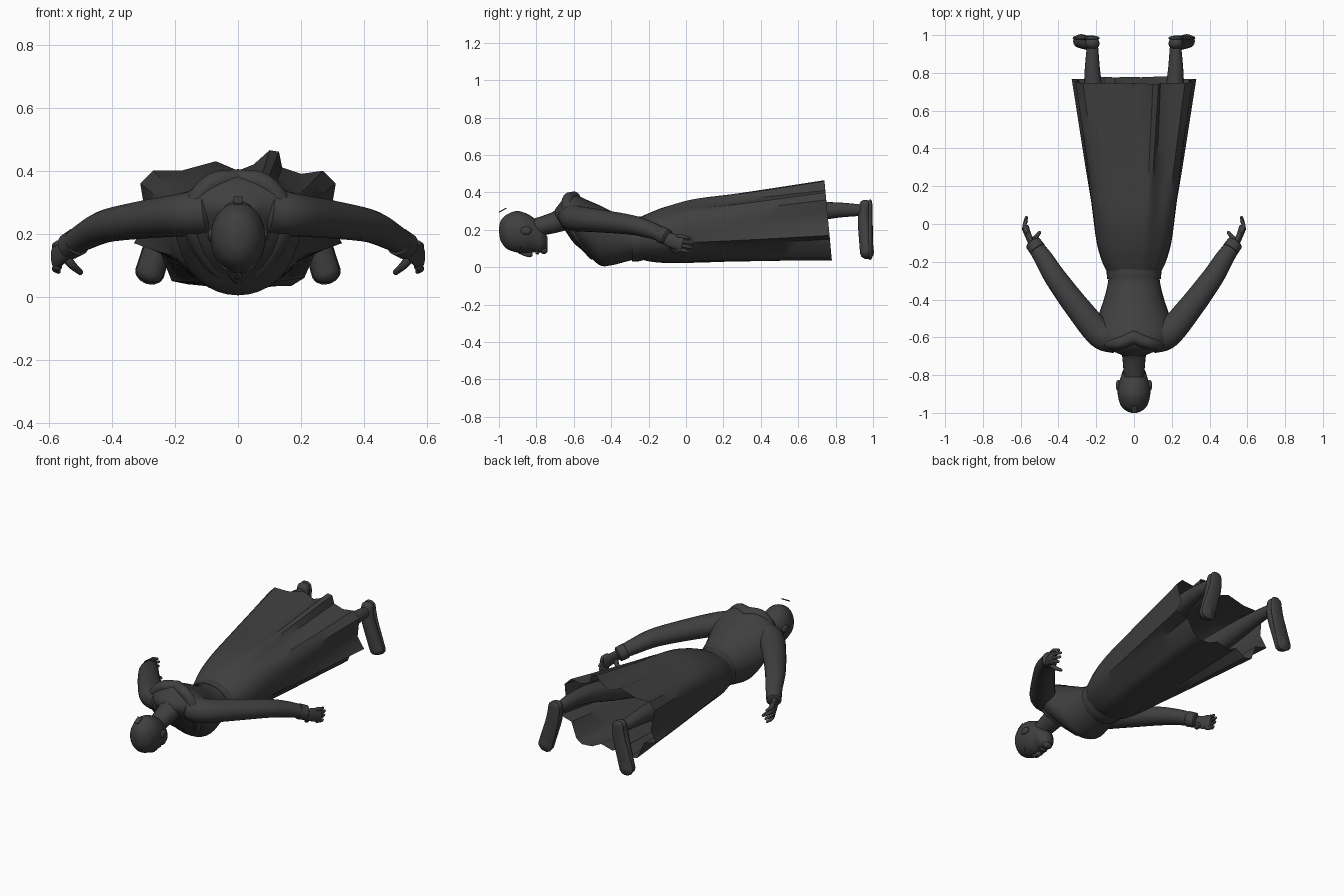
import bpy, bmesh
from math import sin, cos, pi, radians
from mathutils import Vector, Matrix

default_cube = bpy.data.objects.get("Cube")
if default_cube:
    bpy.data.objects.remove(default_cube)

charcoal = bpy.data.materials.new("charcoal")
charcoal.use_nodes = True
charcoal.diffuse_color = (.05, .05, .05, 1)
shader = charcoal.node_tree.nodes["Principled BSDF"]
shader.inputs["Base Color"].default_value = charcoal.diffuse_color


def finish(name, bm, mirrored=False, sharp_angle=50):
    bmesh.ops.recalc_face_normals(bm, faces=bm.faces[:])
    mesh = bpy.data.meshes.new(name)
    bm.to_mesh(mesh)
    bm.free()
    mesh.materials.append(charcoal)
    part = bpy.data.objects.new(name, mesh)
    bpy.context.collection.objects.link(part)
    bpy.ops.object.select_all(action='DESELECT')
    part.select_set(True)
    bpy.context.view_layer.objects.active = part
    bpy.ops.object.shade_smooth_by_angle(angle=radians(sharp_angle))
    if mirrored:
        part.modifiers.new("Mirror", 'MIRROR').use_mirror_merge = False


def turn(count):
    return [2 * pi * i / count for i in range(count)]


def smooth_path(points, steps=6):
    """Catmull-Rom interpolation through tuples of any length."""
    pts = [Vector(p) for p in points]
    pts = [2 * pts[0] - pts[1]] + pts + [2 * pts[-1] - pts[-2]]
    path = []
    for a, b, c, d in zip(pts, pts[1:], pts[2:], pts[3:]):
        for t in (step / steps for step in range(steps)):
            bend = (2 * a - 5 * b + 4 * c - d) * t + (3 * b - a - 3 * c + d) * t * t
            path.append(b + (c - a + bend) * t / 2)
    return path + [pts[-2]]


def skin(name, rings, closed_ends=True, mirrored=False, sharp_angle=50):
    bm = bmesh.new()
    loops = [[bm.verts.new(p) for p in ring] for ring in rings]
    for lower, upper in zip(loops, loops[1:]):
        for i in range(len(lower)):
            bm.faces.new((lower[i - 1], lower[i], upper[i], upper[i - 1]))
    if closed_ends:
        bm.faces.new(loops[0])
        bm.faces.new(loops[-1])
    finish(name, bm, mirrored, sharp_angle)


def body(name, sections):
    """Upright oval sections, each given as y, half width, low z and high z."""
    rings = []
    for y, width, low, high in smooth_path(sections):
        middle, height = (low + high) / 2, (high - low) / 2
        rings.append([(width * cos(a), y, middle + height * sin(a)) for a in turn(32)])
    skin(name, rings)


def tube(name, points, start, end, flat=1, cap=1, ref=(0, 0, 1), mirrored=True):
    """Tapered oval tube with rounded ends along a path."""
    centres = smooth_path(points)
    last = len(centres) - 1
    spine = []
    for k, centre in enumerate(centres):
        along = (centres[min(k + 1, last)] - centres[max(k - 1, 0)]).normalized()
        spine.append((centre, along, start + (end - start) * k / last))

    def rounded(station, direction):
        centre, along, radius = station
        return [(centre + along * direction * radius * flat * cap * sin(a), along, radius * cos(a))
                for a in (pi / 6, pi / 3, pi * .47)]

    spine = rounded(spine[0], -1)[::-1] + spine + rounded(spine[-1], 1)
    rings = []
    for centre, along, radius in spine:
        side = along.cross(Vector(ref)).normalized()
        up = side.cross(along) * flat
        rings.append([centre + radius * (side * cos(a) + up * sin(a)) for a in turn(20)])
    skin(name, rings, mirrored=mirrored)


def ball(name, centre, size, mirrored=False):
    bm = bmesh.new()
    bmesh.ops.create_uvsphere(bm, u_segments=16, v_segments=10, radius=1,
                              matrix=Matrix.LocRotScale(Vector(centre), None, Vector(size)))
    finish(name, bm, mirrored)


# Open skirt: an oval waist blending into an uneven pleated hem
hem_points = [(.33, .17), (.29, .24), (.3, .3), (.31, .36), (.27, .4), (.2, .39), (.14, .41),
              (.13, .46), (.1, .465), (.05, .42), (0, .4), (-.07, .43), (-.18, .4), (-.27, .4),
              (-.31, .36), (-.3, .3), (-.29, .24), (-.33, .17), (-.25, .15), (-.21, .05),
              (-.16, .04), (-.1, .08), (-.04, .05), (.04, .07), (.1, .04), (.17, .035),
              (.21, .06), (.25, .15)]
rings = []
for y, width, low, high, fold in smooth_path([(-.26, .14, .05, .26, 0), (-.2, .17, .03, .29, .05),
                                              (-.1, .2, .02, .33, .1), (.05, .225, .02, .37, .25),
                                              (.3, .265, .025, .4, .55), (.76, .33, .035, .465, 1)]):
    ring = []
    for x, z in hem_points:
        edge = Vector((x / .33, (z - .25) / .215))
        edge = edge.normalized().lerp(edge, fold)
        ring.append((edge.x * width, y - .02 * edge.y * fold,
                     (low + high) / 2 + edge.y * (high - low) / 2))
    rings.append(ring)
skin("skirt", rings, closed_ends=False, sharp_angle=40)

# Bodice and waistband
body("bodice", [(-.24, .13, .05, .26), (-.32, .14, .03, .27), (-.4, .16, .01, .3),
                (-.46, .18, .01, .33), (-.53, .2, .07, .36), (-.6, .19, .13, .39),
                (-.65, .16, .2, .37), (-.7, .05, .26, .31)])
body("waistband", [(-.29, .142, .03, .268), (-.26, .145, .03, .27), (-.22, .148, .04, .27)])

# Draped collar and crossed lapels
tube("collar", [(0, -.6, .37), (.08, -.63, .36), (.14, -.63, .29), (.14, -.6, .2),
                (.08, -.52, .1), (0, -.45, .04)], .035, .022, ref=(0, 1, .1))
tube("lapels", [(.1, -.64, .26), (.09, -.62, .21), (.06, -.57, .14), (0, -.5, .06)],
     .025, .02, ref=(0, 1, .1))

# Neck and head
tube("neck", [(0, -.64, .27), (0, -.7, .24), (0, -.85, .2)], .075, .05, flat=.9, mirrored=False)
body("head", [(-1, .01, .19, .21), (-.99, .04, .14, .25), (-.96, .07, .1, .28),
              (-.91, .085, .08, .3), (-.86, .085, .075, .29), (-.81, .07, .08, .26),
              (-.77, .055, .08, .21), (-.74, .02, .1, .16)])
ball("chin", (0, -.76, .09), (.03, .02, .02))
ball("lips", (0, -.795, .078), (.026, .011, .01))
tube("nose", [(0, -.89, .08), (0, -.86, .07), (0, -.835, .068)], .008, .015, mirrored=False)
ball("ears", (.084, -.855, .195), (.012, .03, .022), mirrored=True)
ball("eyes", (.034, -.865, .093), (.016, .009, .009), mirrored=True)
tube("brows", [(.015, -.89, .08), (.04, -.9, .09), (.06, -.885, .108)], .005, .004)

# Loose hair plate above the crown
bm = bmesh.new()
bmesh.ops.create_cube(bm, size=1, matrix=Matrix.LocRotScale(
    Vector((0, -.98, .305)), Matrix.Rotation(.5, 3, 'X').to_quaternion(), Vector((.03, .045, .006))))
finish("hair_plate", bm)

# Sleeves and cuffs
tube("sleeves", [(.1, -.6, .27), (.18, -.58, .26), (.3, -.44, .245), (.415, -.285, .225),
                 (.48, -.18, .195), (.53, -.11, .165)], .085, .04, flat=.9, cap=.3)
tube("cuffs", [(.51, -.135, .175), (.535, -.1, .16)], .045, .043, cap=.2)

# Hands with four fingers and a thumb
tube("palms", [(.54, -.11, .155), (.56, -.06, .138), (.575, -.02, .128)], .034, .044,
     flat=.45, cap=.5, ref=(1, 0, 0))
reaches = {"index": .015, "middle": .03, "ring": .035, "little": .02}
for order, (finger, reach) in enumerate(reaches.items()):
    z = .095 + order * .024
    tube(finger + "_fingers", [(.57, -.04, z), (.58, -.01, z - .006), (.57, reach, z - .014)],
         .012, .008)
tube("thumbs", [(.55, -.085, .13), (.525, -.075, .1), (.5, -.045, .078)], .017, .009)

# Legs running up inside the skirt
tube("legs", [(.1, -.1, .18), (.13, .15, .2), (.18, .45, .25), (.21, .65, .29),
              (.22, .8, .305), (.22, .94, .305)], .09, .03)

# Shoes with toes pointing down, and flat soles following the same path
shoe_path = [(.22, .96, .335), (.222, .953, .3), (.232, .953, .24), (.255, .96, .16),
             (.28, .968, .075)]
tube("shoes", shoe_path, .037, .044, flat=.85, cap=.8, ref=(0, 1, 0))
tube("soles", [(x, .984, z) for x, y, z in shoe_path], .037, .047, flat=.34, cap=2.2, ref=(0, 1, 0))
